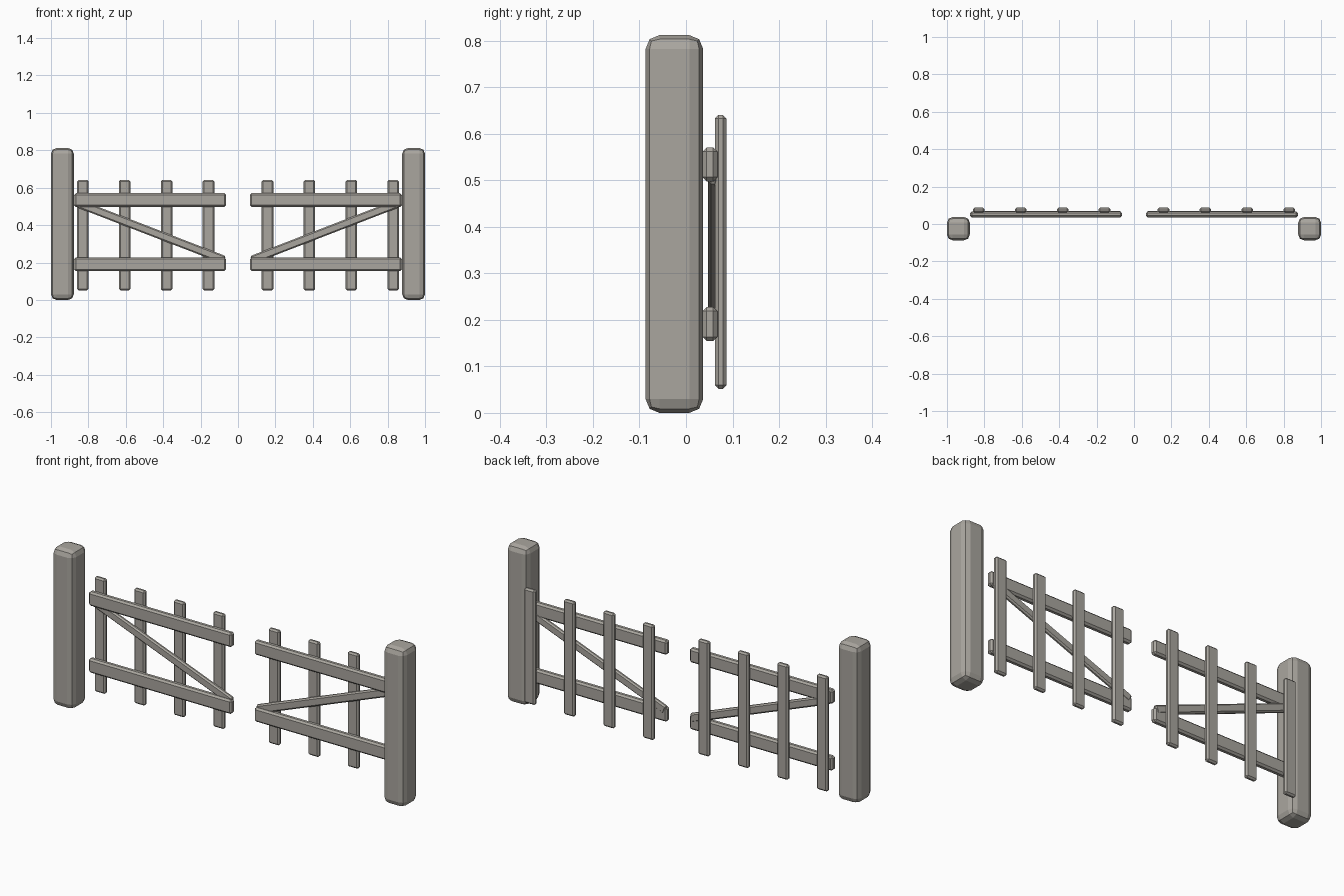
import bpy, math

if "Cube" in bpy.data.objects:
    bpy.data.objects.remove(bpy.data.objects["Cube"])

mat = bpy.data.materials.new("weathered grey wood")
mat.diffuse_color = (0.40, 0.38, 0.345, 1)
mat.use_nodes = True
mat.node_tree.nodes["Principled BSDF"].inputs["Base Color"].default_value = mat.diffuse_color


def beam(name, center, size, bevel, segments=1, tilt=0.0):
    """Box with chamfered edges, optionally tilted about the y axis."""
    bpy.ops.mesh.primitive_cube_add(size=1, location=center)
    o = bpy.context.object
    o.name = name
    o.scale = size
    bpy.ops.object.transform_apply(location=False, rotation=False, scale=True)
    o.rotation_euler = (0, tilt, 0)
    m = o.modifiers.new("Bevel", 'BEVEL')
    m.width = bevel
    m.segments = segments
    m.limit_method = 'NONE'
    o.data.materials.append(mat)
    return o


for side, s in (("left", -1), ("right", 1)):
    # thick gate post with rounded corners
    beam(side + "_post", (s * 0.939, -0.025, 0.406), (0.122, 0.124, 0.812), 0.03, 2)

    # two horizontal rails
    for label, z in (("lower", 0.191), ("upper", 0.534)):
        beam(f"{side}_{label}_rail", (s * 0.470, 0.0515, z), (0.812, 0.032, 0.073), 0.009)

    # vertical slats on the back of the rails
    for i in range(4):
        beam(f"{side}_slat_{i + 1}", (s * (0.157 + i * 0.2243), 0.0745, 0.346),
             (0.063, 0.025, 0.589), 0.008)

    # diagonal brace, high at the post and low at the opening
    x0, z0, x1, z1 = 0.073, 0.214, 0.853, 0.515
    dx, dz = x1 - x0, z1 - z0
    beam(side + "_brace", (s * (x0 + x1) / 2, 0.058, (z0 + z1) / 2),
         (math.hypot(dx, dz), 0.022, 0.044), 0.007, tilt=-s * math.atan2(dz, dx))
